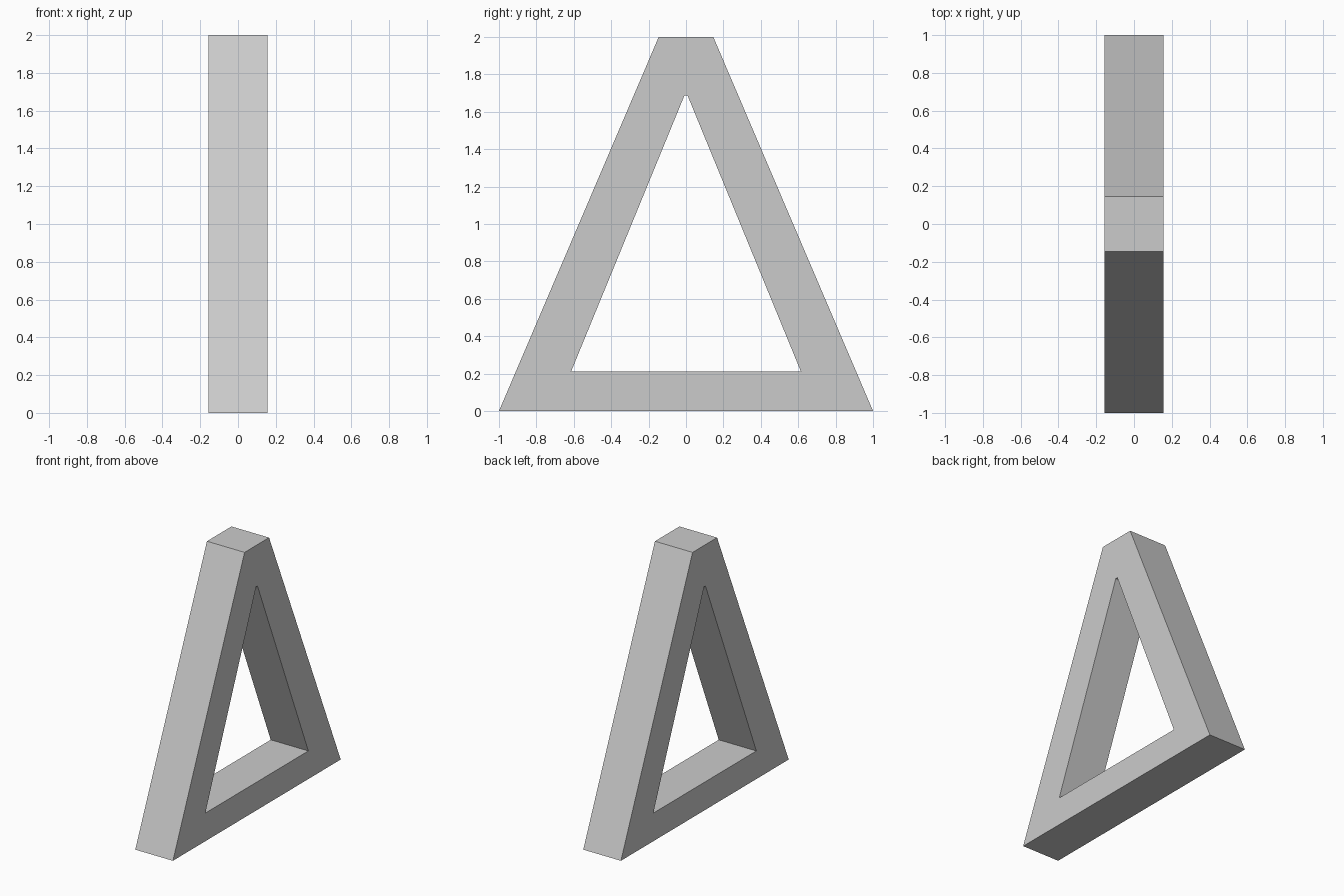
import bpy
import bmesh

if "Cube" in bpy.data.objects:
    bpy.data.objects.remove(bpy.data.objects["Cube"])

HALF_WIDTH = 0.157

# Side profiles as (y, z), matching corner for corner
outer = [(-1.0, 0.0), (1.0, 0.0), (0.146, 2.0), (-0.146, 2.0)]
inner = [(-0.614, 0.212), (0.614, 0.212), (0.008, 1.688), (-0.008, 1.688)]

bm = bmesh.new()


def ring(profile, x):
    return [bm.verts.new((x, y, z)) for y, z in profile]


def bridge(a, b):
    n = len(a)
    for i in range(n):
        j = (i + 1) % n
        bm.faces.new((a[i], a[j], b[j], b[i]))


# Four rings joined in a closed circuit: right face, hole, left face, outside
rings = [ring(outer, HALF_WIDTH), ring(inner, HALF_WIDTH),
         ring(inner, -HALF_WIDTH), ring(outer, -HALF_WIDTH)]
for k in range(4):
    bridge(rings[k], rings[(k + 1) % 4])
bmesh.ops.recalc_face_normals(bm, faces=bm.faces)

# Tapered frame with a triangular opening
mesh = bpy.data.meshes.new("tapered_frame")
bm.to_mesh(mesh)
bm.free()
frame = bpy.data.objects.new("tapered_frame", mesh)
bpy.context.collection.objects.link(frame)
